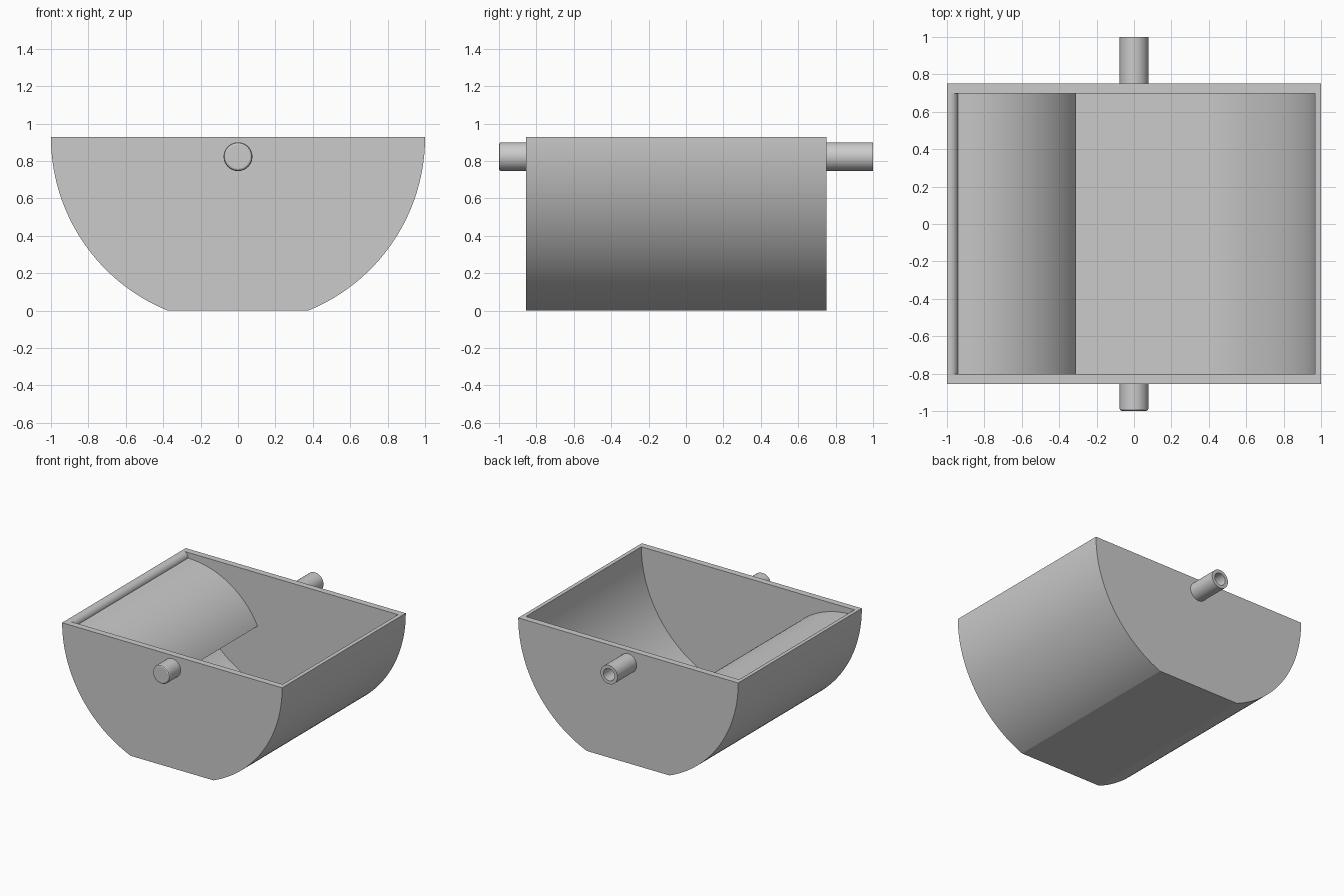
import bpy, bmesh, math
from mathutils import Matrix, Vector

if "Cube" in bpy.data.objects:
    bpy.data.objects.remove(bpy.data.objects["Cube"], do_unlink=True)

grey = bpy.data.materials.new("plain_grey")
grey.use_nodes = True
colour = (0.6, 0.6, 0.6, 1)
grey.diffuse_color = colour
grey.node_tree.nodes["Principled BSDF"].inputs["Base Color"].default_value = colour

TOP, WALL = 0.927, 0.033
FRONT, BACK, PLATE = -0.855, 0.75, 0.053


def arc(cx, cz, r, a0, a1, n):
    """Points on a circle in the xz plane, angles in radians."""
    steps = [a0 + (a1 - a0) * i / n for i in range(n + 1)]
    return [(cx + r * math.cos(a), cz + r * math.sin(a)) for a in steps]


def finish(name, bm):
    bmesh.ops.recalc_face_normals(bm, faces=bm.faces)
    mesh = bpy.data.meshes.new(name)
    bm.to_mesh(mesh)
    bm.free()
    mesh.materials.append(grey)
    ob = bpy.data.objects.new(name, mesh)
    bpy.context.collection.objects.link(ob)
    bpy.ops.object.select_all(action="DESELECT")
    ob.select_set(True)
    bpy.context.view_layer.objects.active = ob
    bpy.ops.object.shade_smooth_by_angle(angle=math.radians(20))
    return ob


def extrude_profile(name, points, y0, y1):
    bm = bmesh.new()
    face = bm.faces.new([bm.verts.new((x, y0, z)) for x, z in points])
    new = bmesh.ops.extrude_face_region(bm, geom=[face])["geom"]
    verts = [g for g in new if isinstance(g, bmesh.types.BMVert)]
    bmesh.ops.translate(bm, verts=verts, vec=(0, y1 - y0, 0))
    return finish(name, bm)


def lathe_y(name, points, z, n=48):
    """Spin (radius, y) points about a line along y at height z."""
    bm = bmesh.new()
    verts = [bm.verts.new((r, y, z)) for r, y in points]
    edges = [bm.edges.new(pair) for pair in zip(verts, verts[1:])]
    bmesh.ops.spin(bm, geom=verts + edges, cent=(0, 0, z), axis=(0, 1, 0),
                   angle=math.tau, steps=n)
    bmesh.ops.remove_doubles(bm, verts=bm.verts, dist=0.0005)
    return finish(name, bm)


# Flat-bottomed half-round outline, running from the left rim to the right rim
cut = math.asin(TOP)
outer = (arc(0, TOP, 1, 0, -cut, 40)
         + arc(0, TOP, 1, cut - math.pi, -math.pi, 40))

# Inner wall and floor
r_in = 1 - WALL
floor = math.asin((TOP - WALL) / r_in)
inner = (arc(0, TOP, r_in, math.radians(-175.5), floor - math.pi, 38)
         + arc(0, TOP, r_in, -floor, 0, 40))

# Rolled lip and curved baffle hanging over the right side of the trough
lip = arc(-0.985, 0.882, 0.045, math.pi / 2, 0, 8)
end = math.radians(26.5)
baffle = (arc(-0.94, 0.176, 0.704, math.pi / 2, end, 32)[1:]
          + arc(-0.94, 0.176, 0.675, end, math.pi / 2, 32))

extrude_profile("trough_shell", outer + lip + baffle + inner,
                FRONT + PLATE, BACK - PLATE)

# End plates
extrude_profile("front_plate", outer, FRONT, FRONT + PLATE)
extrude_profile("back_plate", outer, BACK - PLATE, BACK)

# Pivots: solid pin in front, hollow tube behind
R, AXLE = 0.077, 0.823
lathe_y("front_pin", [(R, FRONT + 0.01), (R, -0.988), (R - 0.004, -0.996),
                      (R - 0.012, -1), (0, -1)], AXLE)
lathe_y("back_tube", [(R, BACK - 0.01), (R, 1), (0.05, 1), (0.05, BACK + 0.002),
                      (0, BACK + 0.002)], AXLE)
